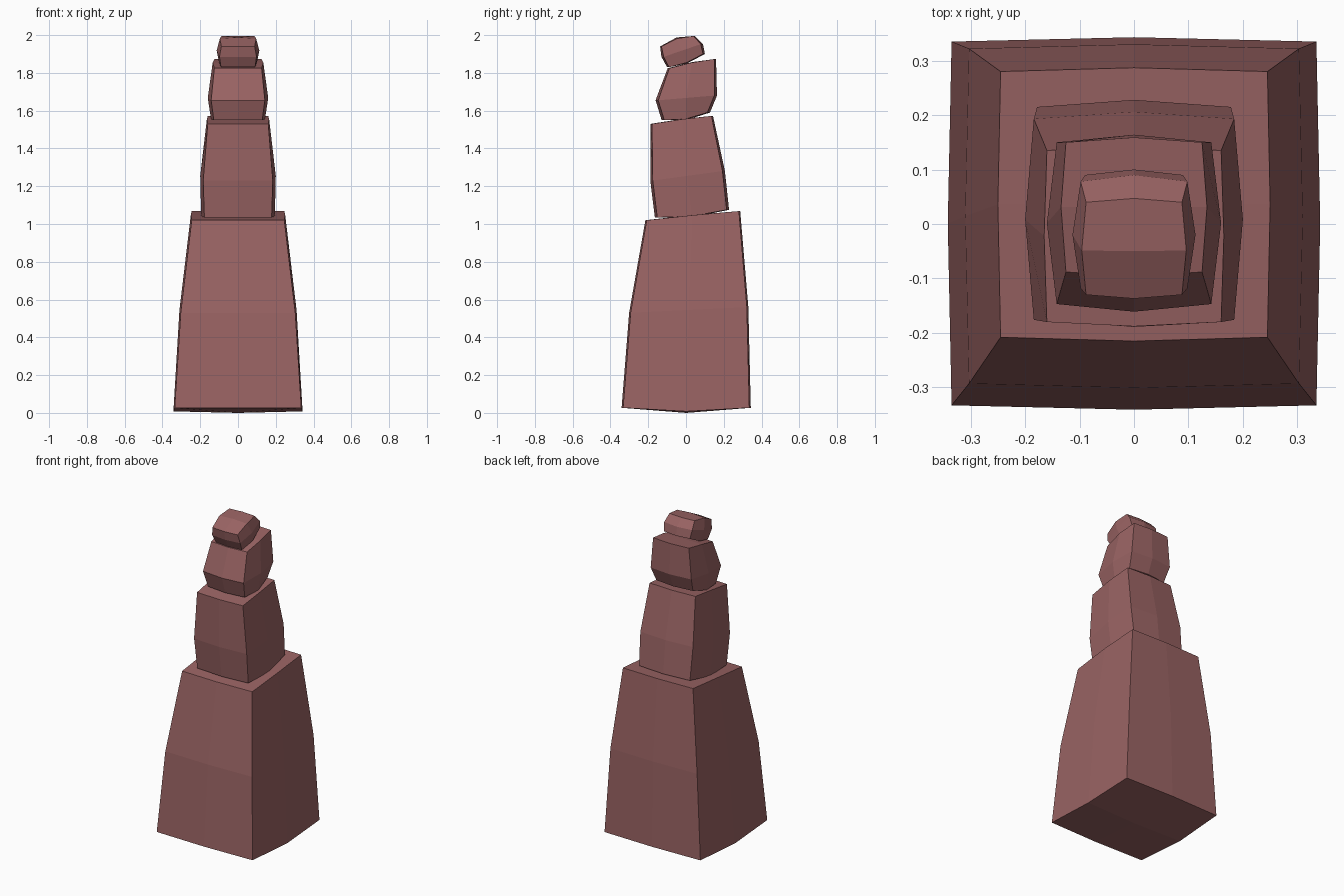
import bpy, bmesh
from mathutils import Vector

if "Cube" in bpy.data.objects:
    bpy.data.objects.remove(bpy.data.objects["Cube"])

mat = bpy.data.materials.new("dusty red")
mat.diffuse_color = (0.32, 0.125, 0.125, 1)
mat.use_nodes = True
mat.node_tree.nodes["Principled BSDF"].inputs["Base Color"].default_value = mat.diffuse_color


def segment(name, rings, bottom_bulge, top_bulge):
    """Bulging tapered block. Ring: corner x, side x, front (y, z), back (y, z), front/back bulge."""
    bm = bmesh.new()
    loops = []
    for xc, xs, (fy, fz), (by, bz), b in rings:
        my, mz = (fy + by) / 2, (fz + bz) / 2
        pts = [(-xc, fy, fz), (0, fy - b, fz), (xc, fy, fz), (xs, my, mz),
               (xc, by, bz), (0, by + b, bz), (-xc, by, bz), (-xs, my, mz)]
        loops.append([bm.verts.new(p) for p in pts])
    for lo, hi in zip(loops, loops[1:]):
        for i in range(8):
            j = (i + 1) % 8
            bm.faces.new((lo[i], lo[j], hi[j], hi[i]))
    # caps: four quads round a raised centre, side midpoints half raised
    for loop, bulge in ((loops[0], bottom_bulge), (loops[-1], top_bulge)):
        for k in (3, 7):
            loop[k].co += Vector(bulge) * 0.7
        mid = (loop[3].co + loop[7].co) / 2 + Vector(bulge) * 0.3
        c = bm.verts.new(mid)
        for i in (1, 3, 5, 7):
            bm.faces.new((c, loop[i], loop[(i + 1) % 8], loop[(i + 2) % 8]))
    bmesh.ops.recalc_face_normals(bm, faces=bm.faces)
    me = bpy.data.meshes.new(name)
    bm.to_mesh(me)
    bm.free()
    me.materials.append(mat)
    bpy.context.collection.objects.link(bpy.data.objects.new(name, me))


# large base block
segment("base_segment", [
    (.335, .342, (-.333, .027), (.335, .027), .008),
    (.303, .31, (-.293, .53), (.322, .56), .008),
    (.245, .25, (-.208, 1.02), (.28, 1.068), .007)],
    (0, 0, -.027), (0, 0, .004))
# second block
segment("lower_segment", [
    (.178, .195, (-.152, 1.035), (.215, 1.075), .013),
    (.184, .20, (-.176, 1.23), (.193, 1.28), .013),
    (.16, .165, (-.18, 1.53), (.135, 1.572), .008)],
    (0, 0, -.02), (0, 0, .005))
# third block
segment("upper_segment", [
    (.128, .143, (-.115, 1.55), (.113, 1.59), .014),
    (.142, .16, (-.147, 1.655), (.15, 1.68), .014),
    (.125, .134, (-.088, 1.825), (.15, 1.873), .009)],
    (0, 0, -.02), (0, 0, .008))
# tilted tip block
segment("tip_segment", [
    (.09, .1, (-.09, 1.83), (.09, 1.9), .01),
    (.098, .113, (-.118, 1.885), (.078, 1.952), .012),
    (.088, .096, (-.13, 1.94), (.04, 1.995), .007)],
    (.0, .005, -.015), (0, -.005, .02))
